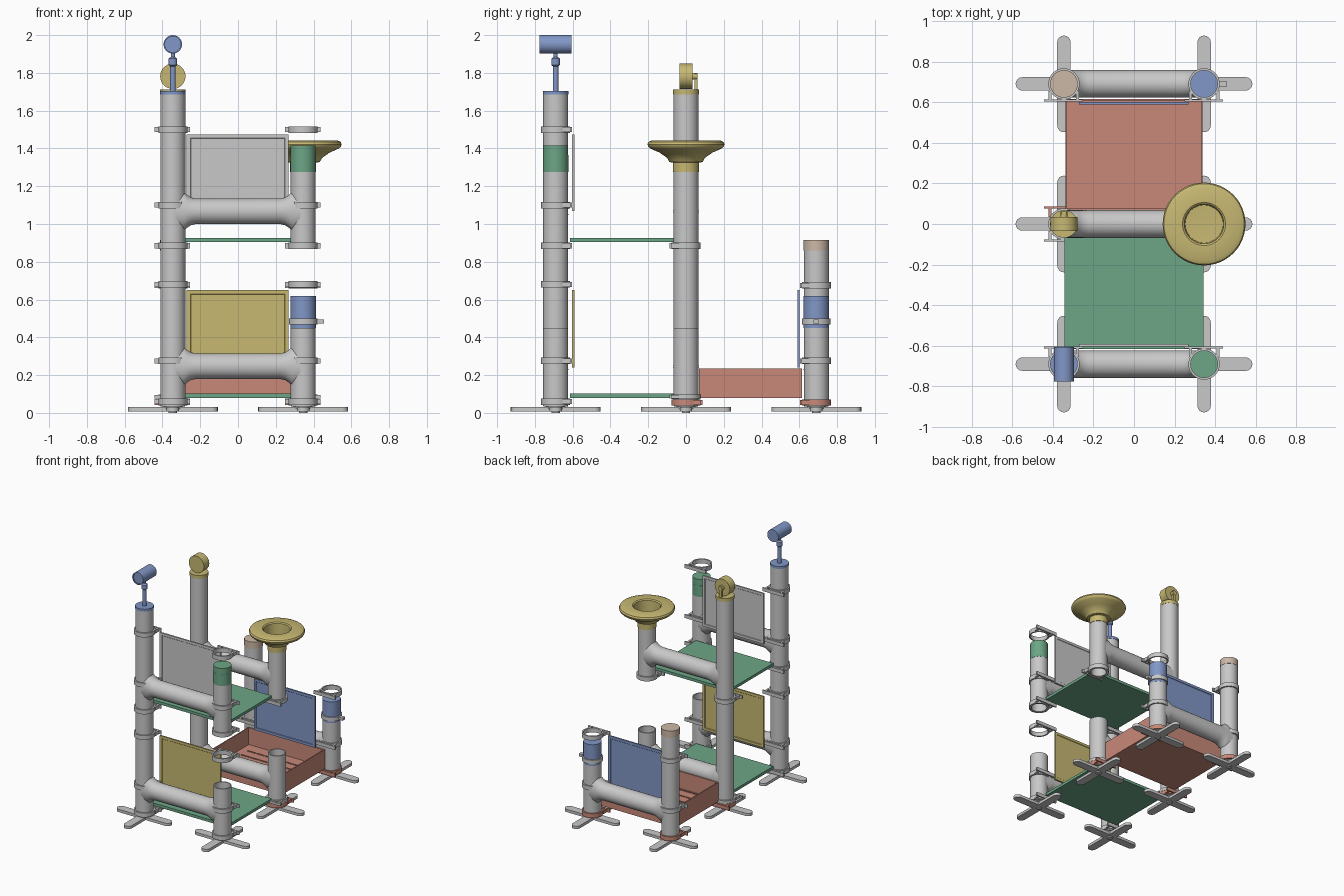
import bpy, bmesh, math
from mathutils import Matrix

if "Cube" in bpy.data.objects:
    bpy.data.objects.remove(bpy.data.objects["Cube"])


def material(name, *rgb):
    m = bpy.data.materials.new(name)
    m.use_nodes = True
    m.diffuse_color = (*rgb, 1)
    m.node_tree.nodes["Principled BSDF"].inputs["Base Color"].default_value = (*rgb, 1)
    return m


GREY = material("light grey", .58, .58, .58)
BLUE = material("soft blue", .22, .31, .57)
GREEN = material("soft green", .15, .38, .24)
RED = material("brick red", .58, .25, .19)
YELLOW = material("mustard", .57, .48, .17)
TAN = material("tan", .60, .48, .38)

PX, PY, R = .345, .69, .066          # post grid and tube radius
ALONG_X = Matrix.Rotation(math.pi / 2, 4, 'Y')
ALONG_Y = Matrix.Rotation(math.pi / 2, 4, 'X')


def finish(name, bm, mat, loc=(0, 0, 0), turn=None):
    """Turn a bmesh into a named, coloured object with sharp edges kept."""
    bmesh.ops.remove_doubles(bm, verts=bm.verts, dist=1e-5)
    bmesh.ops.recalc_face_normals(bm, faces=bm.faces)
    if turn:
        bm.transform(turn)
    me = bpy.data.meshes.new(name)
    bm.to_mesh(me)
    bm.free()
    me.materials.append(mat)
    me.shade_smooth()
    me.set_sharp_from_angle(angle=math.radians(32))
    ob = bpy.data.objects.new(name, me)
    ob.location = loc
    bpy.context.collection.objects.link(ob)
    return ob


def revolve(bm, profile, closed=False, steps=32):
    """Spin (radius, height) points around z."""
    vs = [bm.verts.new((r, 0, z)) for r, z in profile]
    es = [bm.edges.new(p) for p in zip(vs, vs[1:])]
    if closed:
        es.append(bm.edges.new((vs[-1], vs[0])))
    bmesh.ops.spin(bm, geom=vs + es, cent=(0, 0, 0), axis=(0, 0, 1),
                   angle=math.tau, steps=steps)


def lathe(name, mat, loc, profile, closed=False, turn=None, steps=32):
    bm = bmesh.new()
    revolve(bm, profile, closed, steps)
    return finish(name, bm, mat, loc, turn)


def cylinder(name, mat, loc, r, lo, hi, turn=None):
    return lathe(name, mat, loc, [(0, lo), (r, lo), (r, hi), (0, hi)], turn=turn)


def pipe(name, mat, loc, r, inner, lo, hi):
    return lathe(name, mat, loc, [(inner, lo), (r, lo), (r, hi), (inner, hi)], True)


def add_box(bm, lo, hi):
    mid = [(a + b) / 2 for a, b in zip(lo, hi)]
    size = [b - a for a, b in zip(lo, hi)]
    m = Matrix.Translation(mid) @ Matrix.Diagonal((*size, 1))
    return bmesh.ops.create_cube(bm, size=1, matrix=m)["verts"]


def box(name, mat, lo, hi):
    bm = bmesh.new()
    add_box(bm, lo, hi)
    return finish(name, bm, mat)


def foot(x, y):
    """Four rounded arms crossing below a post."""
    bm = bmesh.new()
    for turn in range(2):
        outline = []
        for side in (0, math.pi):
            for i in range(9):
                a = side - math.pi / 2 + math.pi * i / 8
                outline.append((math.cos(a) * .033 + (.205 if side == 0 else -.205),
                                math.sin(a) * .033))
        f = bm.faces.new([bm.verts.new((u, v, .008) if not turn else (-v, u, .008))
                          for u, v in outline])
        up = bmesh.ops.extrude_face_region(bm, geom=[f])["geom"]
        bmesh.ops.translate(bm, vec=(0, 0, .022),
                            verts=[g for g in up if isinstance(g, bmesh.types.BMVert)])
    revolve(bm, [(0, 0), (.022, 0), (.022, .02), (.05, .02), (.05, .05), (0, .05)])
    finish("foot", bm, GREY, (x, y, 0))


def clamp(x, y, z, side, mat=GREY, h=.017):
    """Ring around a post with a flat mounting plate on one y side."""
    bm = bmesh.new()
    revolve(bm, [(R, -h), (.077, -h), (.077, h), (R, h)], True)
    a, b = sorted((side * .076, side * .087))
    add_box(bm, (-.097, a, -h * .8), (.092, b, h * .8))
    for s in (-1, 1):                # bolt lugs
        p, q = sorted((s * .06, s * .075))
        c, d = sorted((side * .035, side * .08))
        add_box(bm, (p, c, -h * .8), (q, d, h * .8))
    finish("clamp", bm, mat, (x, y, z))


def cross_tube(y, z):
    """Horizontal tube whose ends flare upright into the posts."""
    bm = bmesh.new()
    ends = (-.33, -.285, -.27, -.25, -.225)
    revolve(bm, [(R + .002, u) for u in ends + tuple(-u for u in reversed(ends))])
    for v in bm.verts:
        t = max(0, min(1, (abs(v.co.z) - .225) / .06))
        v.co.x *= 1 + .5 * t * t
    finish("cross_tube", bm, GREY, (0, y, z), ALONG_X)


def panel(name, mat, y, lo, hi):
    bm = bmesh.new()
    add_box(bm, (-.272, y - .006, lo), (.268, y + .006, hi))
    bm.normal_update()
    faces = [f for f in bm.faces if abs(f.normal.y) > .9]
    bmesh.ops.inset_individual(bm, faces=faces, thickness=.028)
    bmesh.ops.inset_individual(bm, faces=faces, thickness=.004, depth=-.003)
    finish(name, bm, mat)


# Feet, posts and base collars
for x in (-PX, PX):
    for y in (-PY, 0, PY):
        foot(x, y)
        cylinder("post_base", GREY, (x, y, 0), .064, .035, .06)
for x, y, lo, hi in ((-PX, -PY, .04, 1.69), (-PX, 0, .04, 1.69), (-PX, PY, .04, .86),
                     (PX, -PY, .04, .45), (PX, 0, .04, .45), (PX, PY, .04, .45),
                     (PX, -PY, .87, 1.28), (PX, 0, .87, 1.28)):
    pipe("post", GREY, (x, y, 0), R, .058, lo, hi)

# Horizontal tubes
for y, z in ((-PY, .247), (-PY, 1.067), (0, .247), (0, 1.067), (PY, .247)):
    cross_tube(y, z)

# Clamps
for x in (-PX, PX):
    for z in (.06, .275, .68, .885, 1.1, 1.5):
        clamp(x, -PY, z, 1)
    for z in (.275, .675):
        clamp(x, PY, z, -1)
    clamp(x, 0, .885, -1)
    clamp(x, 0, .085, -1, h=.012)
    clamp(x, 0, .055, 1, RED)
    clamp(x, PY, .055, -1, RED)

# Platforms
for z in (.08, .905):
    box("platform", GREEN, (-.342, -.615, z), (.342, -.065, z + .022))

# Tray with ribbed floor
bm = bmesh.new()
add_box(bm, (-.338, .07, .08), (.338, .615, .235))
bm.normal_update()
top = [f for f in bm.faces if f.normal.z > .9]
bmesh.ops.inset_individual(bm, faces=top, thickness=.012)
inner = bmesh.ops.extrude_discrete_faces(bm, faces=top)["faces"]
bmesh.ops.translate(bm, vec=(0, 0, -.135), verts=inner[0].verts)
finish("tray", bm, RED)
bm = bmesh.new()
for row in range(6):
    y = .1 + row * .082
    for i in range(7):
        x = -.27 + i * .078
        add_box(bm, (x, y - .004, .099), (x + .068, y + .004, .106))
finish("tray_ribs", bm, RED)
pipe("tray_drain", RED, (-.27, .17, 0), .022, .017, .099, .106)

# Side panels
panel("upper_panel", GREY, -.597, 1.07, 1.475)
panel("lower_panel", YELLOW, -.597, .24, .65)
panel("back_panel", BLUE, .595, .24, .65)

# Post caps
cylinder("green_cap", GREEN, (PX, -PY, 0), .067, 1.275, 1.365)
cylinder("green_cap_lid", GREEN, (PX, -PY, 0), .066, 1.365, 1.415)
cylinder("tan_cap", TAN, (-PX, PY, 0), .068, .86, .915)
cylinder("blue_cap", BLUE, (PX, PY, 0), .067, .45, .62)
pipe("blue_cap_ring", GREY, (PX, PY, 0), .076, .066, .468, .5)
box("ring_lug", GREY, (PX + .072, PY - .015, .473), (PX + .11, PY + .015, .495))

# Camera on its stem
lathe("camera_stem", BLUE, (-PX, -PY, 0),
      [(0, 1.685), (.068, 1.685), (.068, 1.705), (.015, 1.705), (.015, 1.835),
       (.023, 1.842), (.023, 1.875), (.011, 1.885), (.011, 1.92), (0, 1.92)])
lathe("camera_body", BLUE, (-PX, -PY, 1.951),
      [(0, -.085), (.049, -.085), (.049, .085), (.042, .085), (.042, .077), (0, .077)],
      turn=ALONG_Y)

# Wheel on the middle tall post
cylinder("wheel_lid", YELLOW, (-PX, 0, 0), .068, 1.685, 1.712)
cylinder("wheel", YELLOW, (-PX, 0, 1.782), .067, -.034, .034, turn=ALONG_Y)
box("wheel_bracket", YELLOW, (-PX - .012, .046, 1.7), (-PX + .012, .06, 1.8))
cylinder("wheel_axle", YELLOW, (-PX, .04, 1.782), .018, -.022, .022, turn=ALONG_Y)

# Bowl
lathe("bowl", YELLOW, (PX, 0, 0),
      [(.066, 1.275), (.069, 1.275), (.069, 1.325), (.088, 1.328), (.1, 1.35),
       (.14, 1.378), (.19, 1.4), (.2, 1.41), (.204, 1.422), (.198, 1.435), (.18, 1.443),
       (.106, 1.443), (.097, 1.436), (.093, 1.34), (0, 1.335), (0, 1.275)], steps=48)
